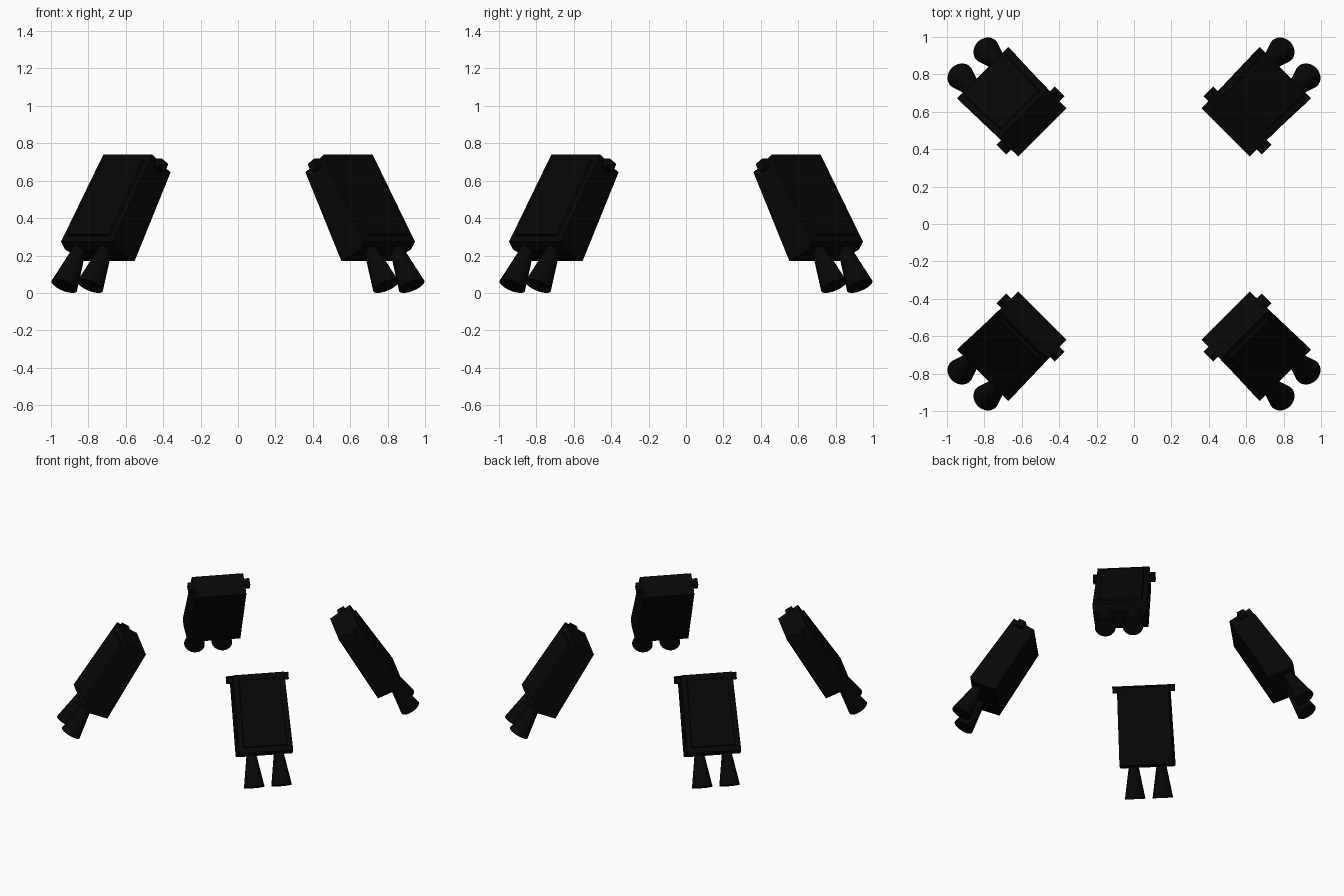
import bpy, bmesh, math
from mathutils import Matrix, Vector

cube = bpy.data.objects.get("Cube")
if cube:
    bpy.data.objects.remove(cube, do_unlink=True)

black = bpy.data.materials.new("matte_black")
black.use_nodes = True
colour = (0.002, 0.002, 0.002, 1)
black.diffuse_color = colour
black.node_tree.nodes["Principled BSDF"].inputs["Base Color"].default_value = colour

LEAN = Matrix.Rotation(-0.535, 4, 'Y')  # pods lean inward at the top


def finish(bm, name):
    bmesh.ops.recalc_face_normals(bm, faces=bm.faces)
    mesh = bpy.data.meshes.new(name)
    bm.to_mesh(mesh)
    bm.free()
    mesh.materials.append(black)
    return mesh


def body_mesh():
    # Side profile: radius, height, half width
    profile = [(0.692, 0.644, 0.182), (0.834, 0.74, 0.184), (1.144, 0.274, 0.194),
               (1.114, 0.232, 0.194), (0.97, 0.17, 0.188)]
    bm = bmesh.new()
    sides = [[bm.verts.new((r, s * w, z)) for r, z, w in profile] for s in (-1, 1)]
    bm.faces.new(sides[0])
    bm.faces.new(sides[1][::-1])
    n = len(profile)
    walls = [bm.faces.new((sides[0][i], sides[1][i], sides[1][(i + 1) % n], sides[0][(i + 1) % n]))
             for i in range(n)]
    bmesh.ops.recalc_face_normals(bm, faces=bm.faces)
    # Raised panel on the outer face
    panel = walls[1]
    bmesh.ops.inset_individual(bm, faces=[panel], thickness=0.052)
    bmesh.ops.inset_individual(bm, faces=[panel], thickness=0.005, depth=0.015)
    return finish(bm, "body")


def tab_mesh(side):
    bm = bmesh.new()
    place = Matrix.Translation((0.783, side * 0.195, 0.682)) @ LEAN
    bmesh.ops.create_cube(bm, size=1, matrix=place @ Matrix.Diagonal((0.055, 0.05, 0.05, 1)))
    return finish(bm, "tab")


def leg_mesh(side):
    length = 0.26
    foot = Vector((1.216, side * 0.098, 0.037))
    place = Matrix.Translation(foot) @ LEAN @ Matrix.Translation((0, 0, length / 2))
    bm = bmesh.new()
    bmesh.ops.create_cone(bm, cap_ends=True, segments=32, radius1=0.073, radius2=0.03,
                          depth=length, matrix=place)
    return finish(bm, "leg")


parts = {"body": body_mesh()}
for side, label in ((-1, "left"), (1, "right")):
    parts[label + "_tab"] = tab_mesh(side)
    parts[label + "_leg"] = leg_mesh(side)

# Four identical pods around the centre
bpy.ops.object.select_all(action='DESELECT')
for i, corner in enumerate(("back_left", "back_right", "front_right", "front_left")):
    for part, mesh in parts.items():
        obj = bpy.data.objects.new(corner + "_" + part, mesh)
        bpy.context.collection.objects.link(obj)
        obj.rotation_euler.z = math.radians(45 + 90 * i)
        # The pods share meshes, so smoothing one pod's legs serves all
        if i == 0 and part.endswith("_leg"):
            obj.select_set(True)
            bpy.context.view_layer.objects.active = obj

# Smooth leg sides with crisp rims
bpy.ops.object.shade_smooth_by_angle(angle=math.radians(35))
